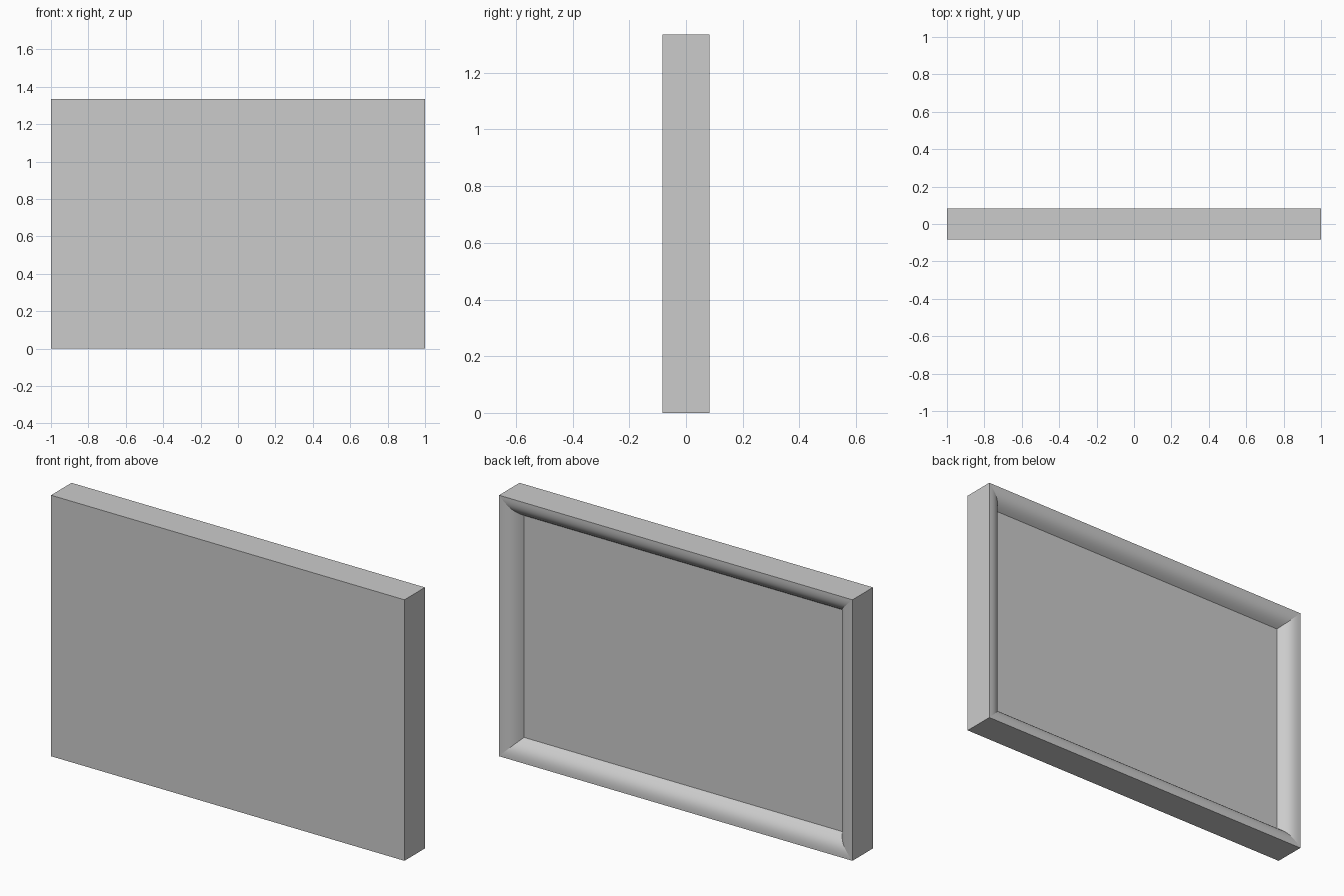
import bpy, bmesh, math
from mathutils import Vector
from mathutils.geometry import interpolate_bezier

cube = bpy.data.objects.get("Cube")
if cube:
    bpy.data.objects.remove(cube, do_unlink=True)

WIDTH, HEIGHT, HALF_DEPTH = 2.0, 1.335, 0.083

grey = bpy.data.materials.new("plain grey")
grey.use_nodes = True
color = (0.6, 0.6, 0.6, 1.0)
grey.diffuse_color = color
grey.node_tree.nodes["Principled BSDF"].inputs["Base Color"].default_value = color


def ring(bm, inset, y):
    """Rectangle of four corners, inset from the outer edge."""
    x, low, high = WIDTH / 2 - inset, inset, HEIGHT - inset
    corners = ((-x, low), (x, low), (x, high), (-x, high))
    return [bm.verts.new((cx, y, cz)) for cx, cz in corners]


# Moulding cross-section: inset from the edge, depth below the rim
curve = interpolate_bezier(Vector((0, 0)), Vector((0.045, 0)),
                           Vector((0.071, 0.011)), Vector((0.1, 0.06)), 13)
profile = [(0, 2 * HALF_DEPTH)] + [(p.x, p.y) for p in curve]

# Sweep the cross-section round the rectangle and close front and panel
bm = bmesh.new()
rings = [ring(bm, inset, HALF_DEPTH - depth) for inset, depth in profile]
mitres = []
for a, b in zip(rings, rings[1:]):
    for i in range(4):
        j = (i + 1) % 4
        bm.faces.new((a[i], a[j], b[j], b[i]))
    mitres += [bm.edges.get((a[i], b[i])) for i in range(4)]
bm.faces.new(rings[0])
bm.faces.new(rings[-1])
bmesh.ops.recalc_face_normals(bm, faces=bm.faces)

# Smooth moulding with crisp mitres and rims
for face in bm.faces:
    face.smooth = True
for edge in bm.edges:
    edge.smooth = edge.calc_face_angle() < math.radians(35)
for edge in mitres:
    edge.smooth = False

mesh = bpy.data.meshes.new("picture_frame")
bm.to_mesh(mesh)
bm.free()
mesh.materials.append(grey)
frame = bpy.data.objects.new("picture_frame", mesh)
bpy.context.collection.objects.link(frame)
